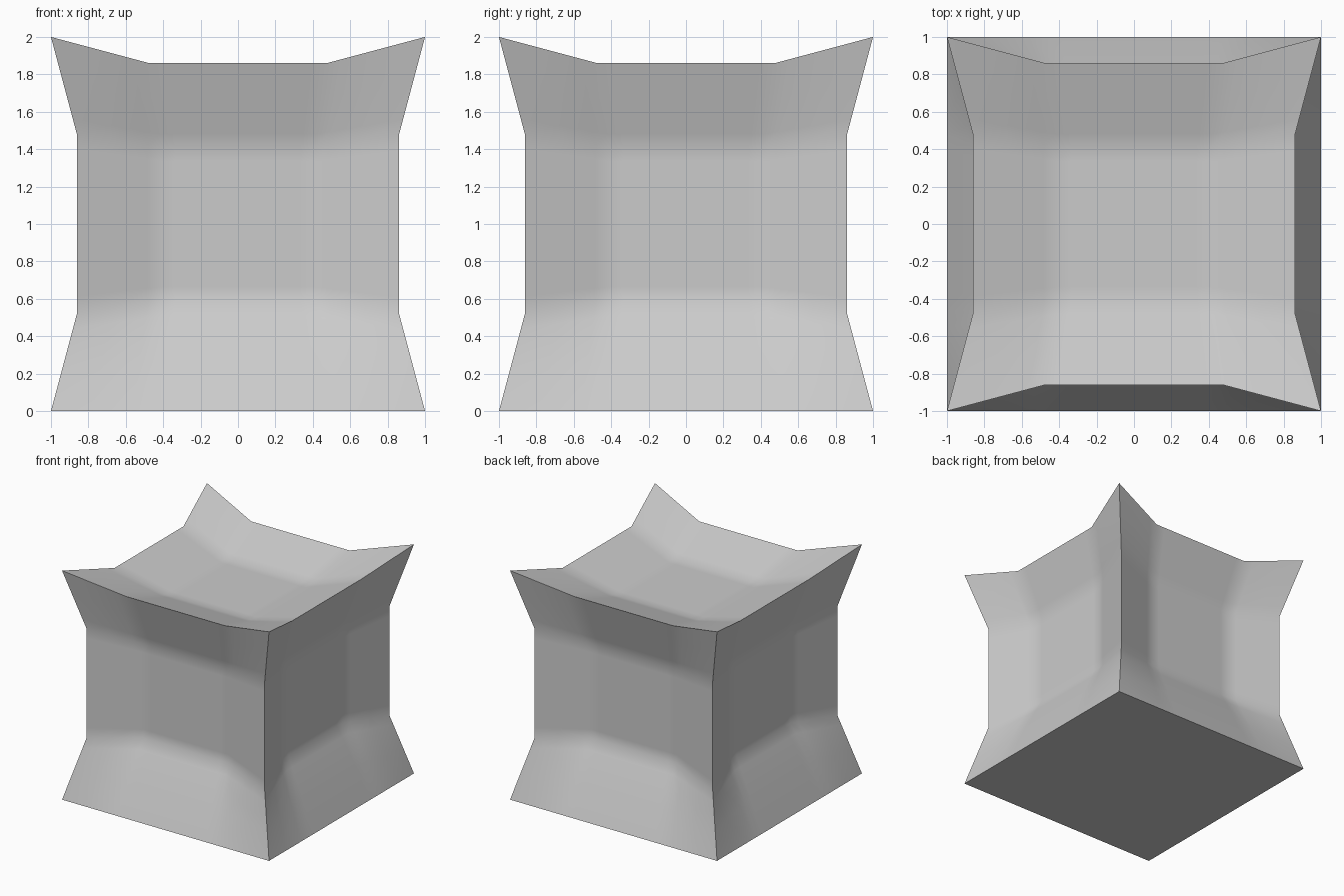
import bpy
import bmesh

# Remove the default cube only
default = bpy.data.objects.get("Cube")
if default:
    bpy.data.objects.remove(default, do_unlink=True)

KINK = 0.475    # where the slanted rim meets the flat middle
DIP = 0.14      # how far each rim draws the surface inward


def draw_in(t):
    """Inward pull across one axis: none at the ends, full in the middle."""
    return DIP * min(1.0, (1.0 - abs(t)) / (1.0 - KINK))


def foot_fade(z):
    """Fades the sideways pull out so the base stays a flat square."""
    return min(1.0, (z + 1.0) / (1.0 - KINK))


# Grid lines crowd around the kinks for a narrow, soft crease
half = [0.18, 0.39, KINK, 0.56, 0.78, 1.0]
lines = [-t for t in reversed(half)] + [0.0] + half

# One gridded face for each side of the block, then welded
bm = bmesh.new()
for axis in range(3):
    for side in (-1.0, 1.0):
        rows = []
        for a in lines:
            row = []
            for b in lines:
                p = [a, b]
                p.insert(axis, side)
                row.append(bm.verts.new(p))
            rows.append(row)
        for r0, r1 in zip(rows, rows[1:]):
            for i in range(len(lines) - 1):
                bm.faces.new((r0[i], r0[i + 1], r1[i + 1], r1[i]))
bmesh.ops.remove_doubles(bm, verts=bm.verts, dist=0.001)

# Pull the sides and top inward, leaving pointed corners
for v in bm.verts:
    x, y, z = v.co
    fx, fy, fz, h = draw_in(x), draw_in(y), draw_in(z), foot_fade(z)
    v.co = (x * (1 - fy * h - fz),
            y * (1 - fx * h - fz),
            z * (1 - (fx + fy) * h) + 1)
bmesh.ops.recalc_face_normals(bm, faces=bm.faces)

mesh = bpy.data.meshes.new("pinched_block")
bm.to_mesh(mesh)
bm.free()
block = bpy.data.objects.new("pinched_block", mesh)
bpy.context.collection.objects.link(block)

# Plain grey material
grey = bpy.data.materials.new("light_grey")
grey.use_nodes = True
colour = (0.6, 0.6, 0.6, 1.0)
grey.diffuse_color = colour
grey.node_tree.nodes["Principled BSDF"].inputs["Base Color"].default_value = colour
mesh.materials.append(grey)

# Soft creases inside each side, sharp outer edges
bpy.ops.object.select_all(action='DESELECT')
block.select_set(True)
bpy.context.view_layer.objects.active = block
bpy.ops.object.shade_smooth_by_angle(angle=0.87)
